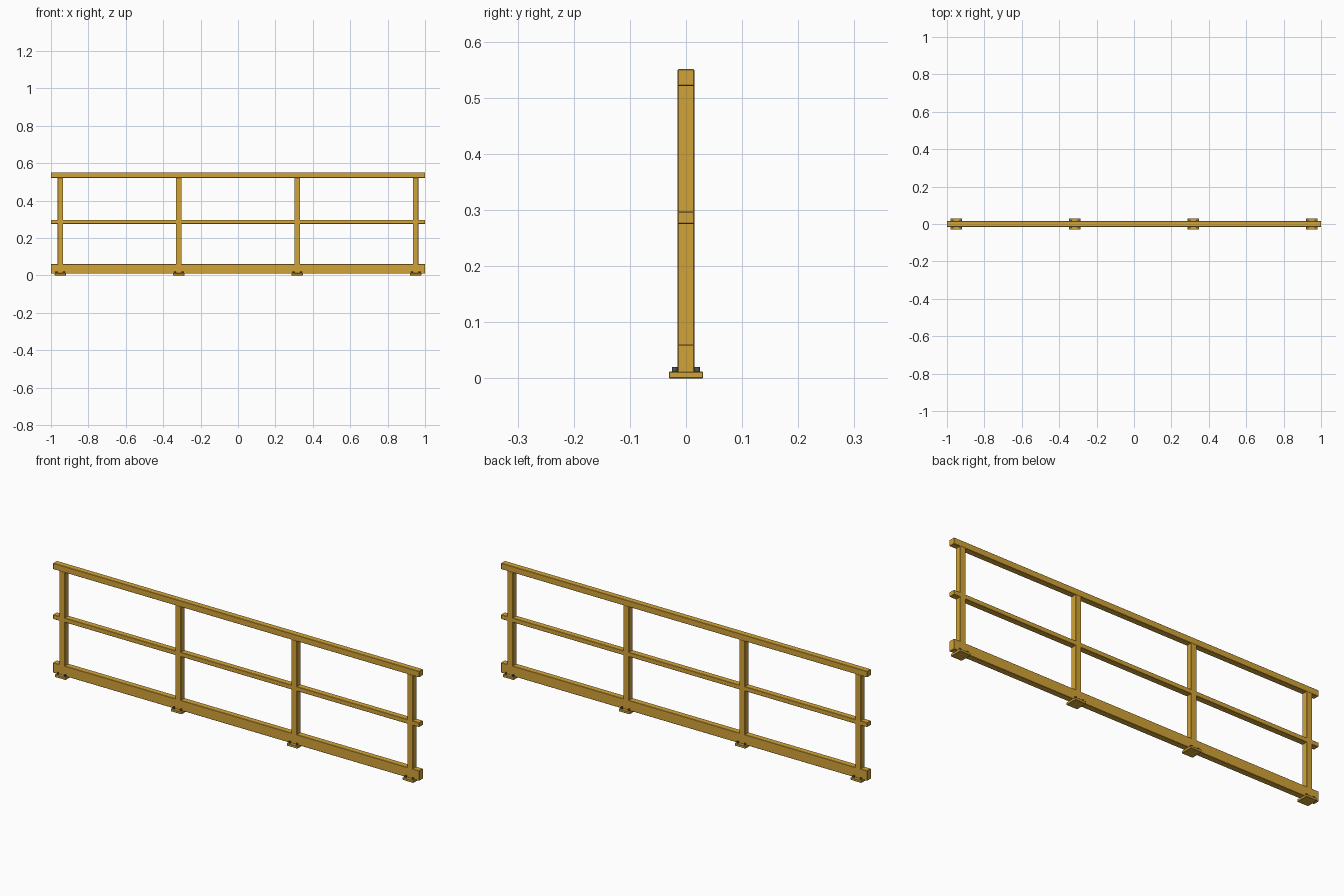
import bpy

if "Cube" in bpy.data.objects:
    bpy.data.objects.remove(bpy.data.objects["Cube"])

steel = bpy.data.materials.new("yellow_paint")
steel.diffuse_color = (0.65, 0.37, 0.04, 1)
steel.use_nodes = True
steel.node_tree.nodes["Principled BSDF"].inputs["Base Color"].default_value = steel.diffuse_color
dark = bpy.data.materials.new("bolt_metal")
dark.diffuse_color = (0.08, 0.09, 0.1, 1)
dark.use_nodes = True
dark.node_tree.nodes["Principled BSDF"].inputs["Base Color"].default_value = dark.diffuse_color


def box(name, x, w, d, z0, z1, bevel=0.0015):
    bpy.ops.mesh.primitive_cube_add(size=1, location=(x, 0, (z0 + z1) / 2))
    o = bpy.context.object
    o.name = name
    o.scale = (w, d, z1 - z0)
    bpy.ops.object.transform_apply(location=False, rotation=False, scale=True)
    m = o.modifiers.new("edge", 'BEVEL')
    m.width = bevel
    m.segments = 1
    o.data.materials.append(steel)


# Horizontal members
box("top_rail", 0, 2, 0.03, 0.521, 0.551)
box("mid_rail", 0, 2, 0.03, 0.275, 0.297)
box("toe_board", 0, 2, 0.03, 0.01, 0.06)

# Posts with bolted base plates
for i in range(4):
    x = -0.95 + i * 1.9 / 3
    box(f"post_{i}", x, 0.03, 0.03, 0.01, 0.523)
    box(f"base_plate_{i}", x, 0.06, 0.061, 0, 0.012)
    for sx in (-1, 1):
        for sy in (-1, 1):
            bpy.ops.mesh.primitive_cylinder_add(
                vertices=12, radius=0.005, depth=0.01,
                location=(x + sx * 0.02, sy * 0.02, 0.015))
            b = bpy.context.object
            b.name = f"bolt_{i}"
            b.data.materials.append(dark)
            bpy.ops.object.shade_smooth_by_angle()
